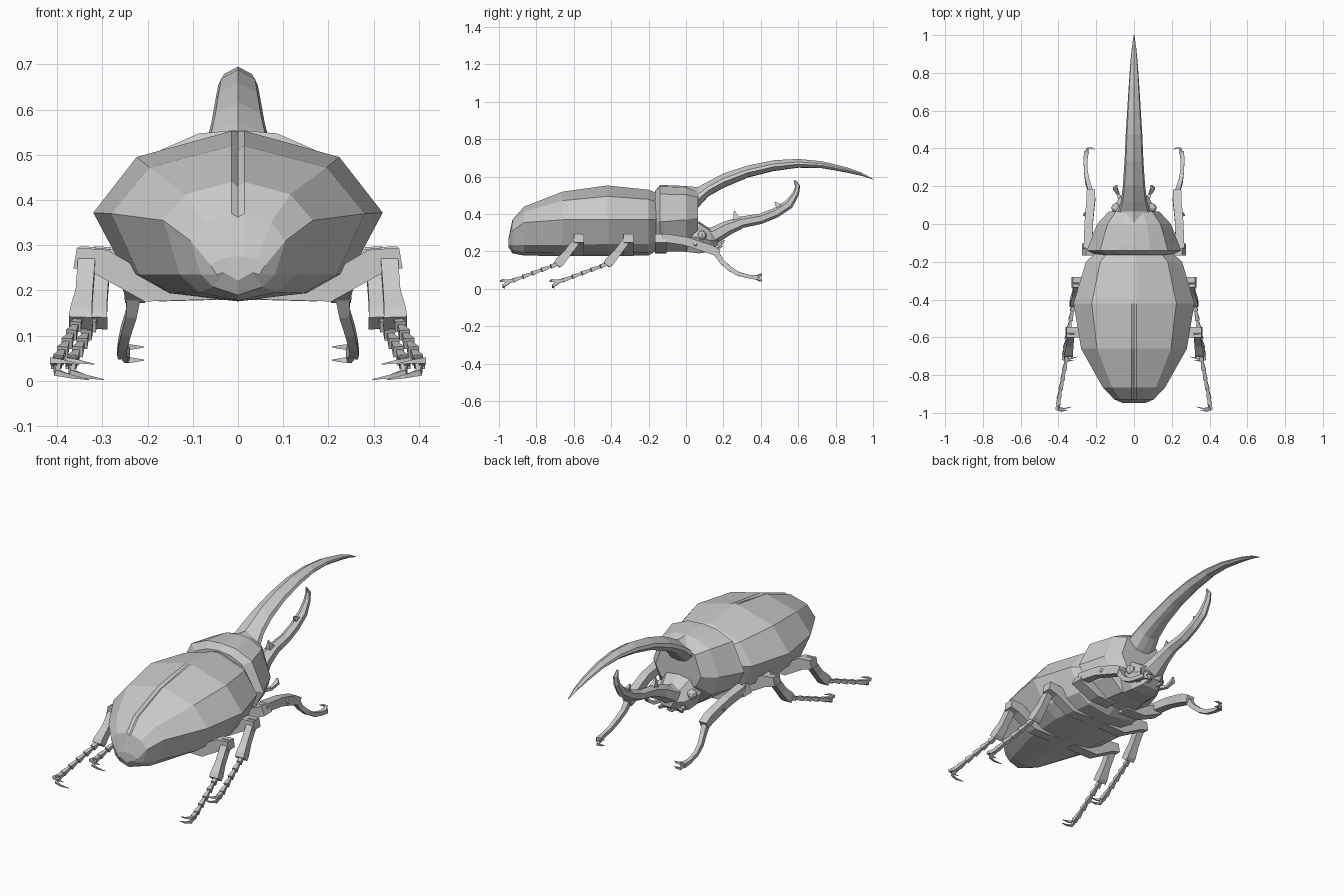
import bpy, bmesh, math
from mathutils import Vector, Matrix


def make(name, bm, mirror=False):
    bmesh.ops.recalc_face_normals(bm, faces=bm.faces)
    me = bpy.data.meshes.new(name)
    bm.to_mesh(me)
    bm.free()
    ob = bpy.data.objects.new(name, me)
    bpy.context.collection.objects.link(ob)
    if mirror:
        ob.modifiers.new("mirror", 'MIRROR')
    return ob


def skin(bm, rings):
    # bridge a list of point rings and cap both ends
    rows = [[bm.verts.new(p) for p in r] for r in rings]
    n = len(rows[0])
    for a, b in zip(rows, rows[1:]):
        for i in range(n):
            j = (i + 1) % n
            bm.faces.new((a[i], a[j], b[j], b[i]))
    bm.faces.new(rows[0])
    bm.faces.new(rows[-1])


def section(y, half):
    # symmetric ring: half outline runs from top centre to bottom centre
    return [(x, y, z) for x, z in half] + [(-x, y, z) for x, z in half[-2:0:-1]]


def tube(bm, pts, n=4, ref=(1, 0, 0)):
    # pts: x, y, z, half width along ref, half thickness
    ps = [Vector(p[:3]) for p in pts]
    rings = []
    for k, p in enumerate(pts):
        t = (ps[min(k + 1, len(ps) - 1)] - ps[max(k - 1, 0)]).normalized()
        s = Vector(ref)
        s = (s - t * s.dot(t)).normalized()
        u = s.cross(t)
        c = 1 / math.cos(math.pi / n)
        rings.append([ps[k] + s * (math.cos(a) * p[3] * c) + u * (math.sin(a) * p[4] * c)
                      for a in [2 * math.pi * (i + .5) / n for i in range(n)]])
    skin(bm, rings)


# wing-case body: y, half width, top, widest height, low edge, bottom, seam depth
bm = bmesh.new()
rings = []
for y, w, top, mid, low, bot, g in [
        (-.948, .06, .275, .255, .235, .222, 0), (-.928, .105, .37, .31, .235, .19, .008),
        (-.865, .165, .44, .355, .235, .178, .012), (-.66, .28, .52, .37, .235, .176, .012),
        (-.42, .32, .553, .372, .24, .176, 0), (-.2, .255, .53, .37, .24, .178, 0),
        (-.15, .2, .51, .37, .26, .21, 0)]:
    rings.append(section(y, [(0, top - g), (.014, top), (.7 * w, mid + .68 * (top - mid)), (w, mid),
                             (.78 * w, low), (.52 * w, bot + .018), (0, bot)]))
skin(bm, rings)
make("wing_case_body", bm)

# thorax shield
bm = bmesh.new()
rings = []
for y, w, top, mid, bot in [(-.165, .2, .525, .36, .22), (-.14, .25, .555, .36, .195),
                            (-.115, .24, .555, .36, .2), (0, .195, .55, .37, .2),
                            (.065, .135, .525, .38, .29)]:
    rings.append(section(y, [(0, top), (.35 * w, top - .008), (.72 * w, mid + .75 * (top - mid)),
                             (w, mid), (.8 * w, mid - .6 * (mid - bot)), (.4 * w, bot), (0, bot)]))
skin(bm, rings)
make("thorax_shield", bm)

# long upper horn: y, half width, top, bottom
bm = bmesh.new()
rings = []
for y, w, top, bot in [(0, .125, .548, .4), (.065, .085, .545, .435), (.12, .07, .575, .495),
                       (.2, .059, .617, .54), (.33, .05, .66, .595), (.47, .044, .688, .63),
                       (.6, .036, .695, .648), (.73, .028, .682, .645), (.86, .019, .65, .622),
                       (.94, .011, .621, .604), (1, .002, .588, .584)]:
    h = top - bot
    rings.append(section(y, [(0, top), (w * .85, top - .35 * h), (w, top - .6 * h),
                             (w * .5, bot + .05 * h), (0, bot)]))
skin(bm, rings)
make("upper_horn", bm)

# head
bm = bmesh.new()
skin(bm, [section(y, [(0, t), (.6 * w, t - .01), (w, .5 * (t + b)), (.6 * w, b), (0, b)])
          for y, w, t, b in [(-.02, .12, .37, .2), (.07, .115, .36, .19),
                             (.13, .085, .32, .198), (.17, .045, .29, .228)]])
make("head", bm)

# lower horn with two teeth
bm = bmesh.new()
tube(bm, [(0, .07, .27, .07, .05), (0, .15, .285, .055, .04), (0, .22, .325, .037, .034),
          (0, .3, .357, .028, .027), (0, .4, .375, .024, .024), (0, .48, .407, .022, .023),
          (0, .55, .452, .02, .022), (0, .588, .51, .015, .015), (0, .597, .55, .011, .012),
          (0, .58, .58, .004, .005)], 6)
tube(bm, [(0, .28, .355, .018, .03), (0, .265, .39, .01, .013), (0, .258, .418, .002, .002)])
tube(bm, [(0, .51, .425, .014, .025), (0, .492, .445, .009, .013), (0, .475, .465, .002, .003)])
make("lower_horn", bm)

# eyes
bm = bmesh.new()
bmesh.ops.create_uvsphere(bm, u_segments=8, v_segments=6, radius=.026,
                          matrix=Matrix.Translation((.095, .085, .285)))
make("eyes", bm, True)

# feelers
bm = bmesh.new()
tube(bm, [(.06, .1, .225, .01, .01), (.085, .16, .22, .008, .008), (.1, .19, .245, .012, .008),
          (.09, .205, .26, .003, .003)])
tube(bm, [(.03, .13, .215, .01, .01), (.035, .175, .215, .006, .006), (.025, .195, .23, .003, .003)])
make("feelers", bm, True)


def foot(bm, start, end, count, r):
    # chain of flared segments
    a, b = Vector(start), Vector(end)
    for i in range(count):
        p, q = a.lerp(b, i / count), a.lerp(b, (i + .95) / count)
        tube(bm, [(*p, r * .55, r * .55), (*q, r, r)])


def rear_leg(name, dx, dy):
    bm = bmesh.new()
    # thigh, shin, jointed foot, claws
    tube(bm, [(.05, -.573, .205, .028, .025), (.2, -.573, .205, .028, .03),
              (.3, -.573, .262, .028, .03), (.36, -.573, .272, .027, .023)], 4, (0, 1, 0))
    tube(bm, [(.333, -.565, .285, .019, .02), (.34, -.635, .19, .019, .02),
              (.347, -.675, .145, .024, .025), (.348, -.69, .128, .026, .02)])
    foot(bm, (.35, -.675, .137), (.398, -.925, .045), 5, .012)
    tube(bm, [(.396, -.92, .046, .008, .008), (.402, -.955, .038, .012, .012)])
    tube(bm, [(.404, -.945, .04, .009, .008), (.41, -.982, .045, .007, .006),
              (.385, -.99, .043, .004, .004), (.35, -.985, .037, .001, .001)], 4, (0, 0, 1))
    tube(bm, [(.4, -.945, .036, .009, .008), (.4, -.975, .018, .007, .006),
              (.37, -.978, .01, .004, .004), (.33, -.968, .003, .001, .001)], 4, (0, 0, 1))
    bmesh.ops.translate(bm, verts=bm.verts, vec=(dx, dy, 0))
    make(name, bm, True)


rear_leg("hind_legs", 0, 0)
rear_leg("middle_legs", -.033, .265)

# front legs
bm = bmesh.new()
tube(bm, [(.04, -.135, .215, .032, .025), (.15, -.135, .22, .032, .028),
          (.265, -.135, .27, .032, .025)], 4, (0, 1, 0))
tube(bm, [(.243, -.13, .275, .024, .022), (.24, 0, .255, .022, .023),
          (.228, .13, .212, .023, .024), (.228, .175, .19, .022, .02)])
tube(bm, [(.23, .155, .2, .016, .016), (.236, .19, .148, .012, .013), (.248, .23, .11, .011, .013),
          (.255, .28, .08, .01, .011), (.257, .34, .065, .01, .01), (.252, .385, .06, .013, .012)])
for z in (.075, .046):
    tube(bm, [(.252, .375, .06, .009, .008), (.245, .4, z, .007, .006),
              (.225, .402, z, .004, .004), (.208, .395, z, .001, .001)], 4, (0, 0, 1))
tube(bm, [(.255, .05, .24, .01, .01), (.268, .045, .23, .002, .002)], 4, (0, 1, 0))
make("front_legs", bm, True)
